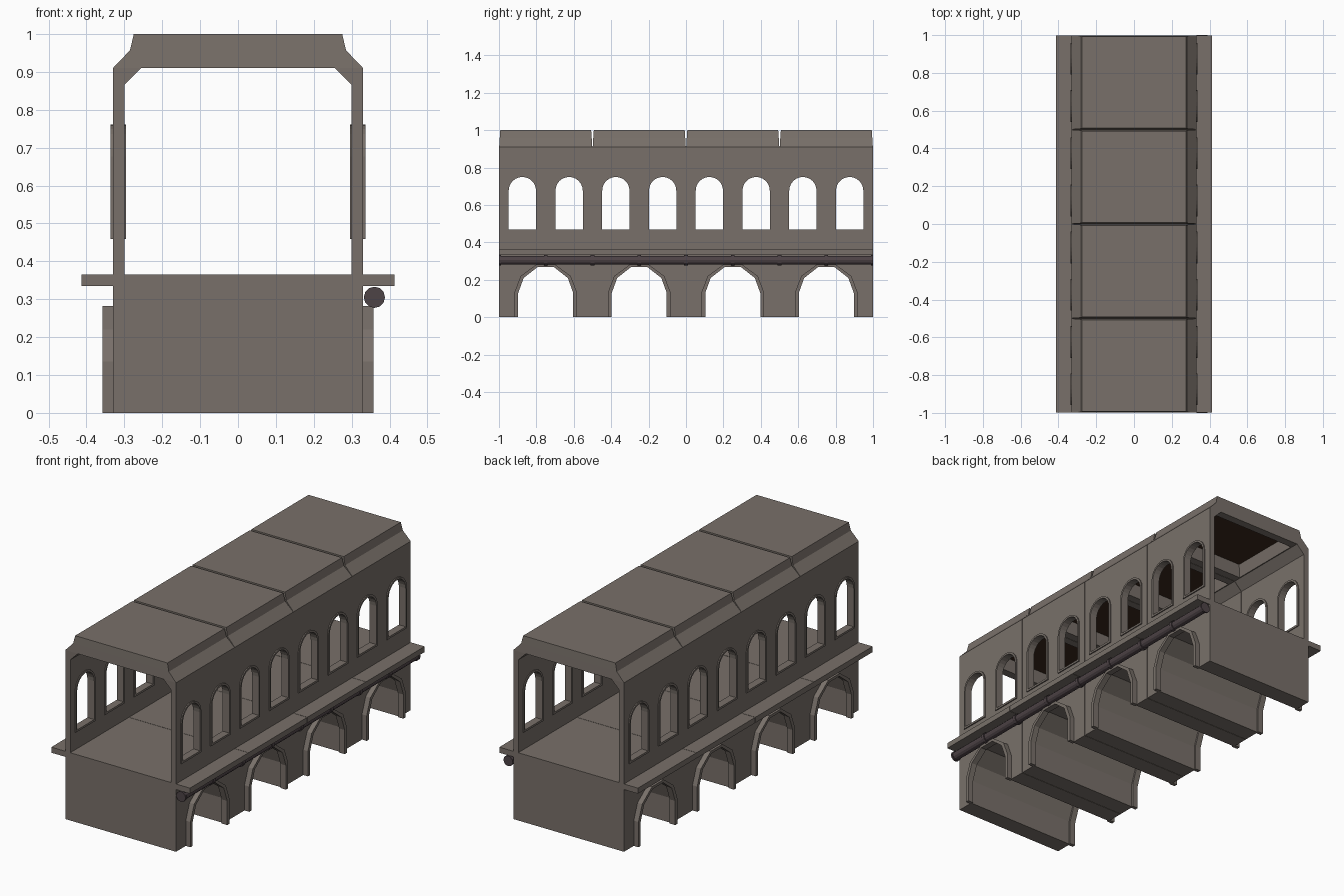
import bpy, bmesh, math
from mathutils import Matrix

if "Cube" in bpy.data.objects:
    bpy.data.objects.remove(bpy.data.objects["Cube"])


def material(name, rgb):
    m = bpy.data.materials.new(name)
    m.diffuse_color = (*rgb, 1)
    m.use_nodes = True
    m.node_tree.nodes["Principled BSDF"].inputs["Base Color"].default_value = m.diffuse_color
    return m


STONE = material("warm grey stone", (0.19, 0.163, 0.143))
IRON = material("dark purple iron", (0.075, 0.056, 0.062))
BROWN = material("dark brown ceiling", (0.045, 0.022, 0.012))
HALF = 0.249  # half length of one bridge module


def add(name, mesh, mats):
    for m in mats:
        mesh.materials.append(m)
    ob = bpy.data.objects.new(name, mesh)
    bpy.context.collection.objects.link(ob)
    return ob


def plate(name, outlines, x0, x1, yc=0):
    """Extrude (y, z) outlines along x; later outlines inside the first are holes."""
    cu = bpy.data.curves.new(name, 'CURVE')
    cu.dimensions = '2D'
    cu.fill_mode = 'BOTH'
    cu.extrude = (x1 - x0) / 2
    for pts in outlines:
        sp = cu.splines.new('POLY')
        sp.points.add(len(pts) - 1)
        for p, (y, z) in zip(sp.points, pts):
            p.co = (y, z, 0, 1)
        sp.use_cyclic_u = True
    tmp = bpy.data.objects.new(name + "_tmp", cu)
    bpy.context.collection.objects.link(tmp)
    bpy.context.view_layer.update()
    dg = bpy.context.evaluated_depsgraph_get()
    me = bpy.data.meshes.new_from_object(tmp.evaluated_get(dg))
    bpy.data.objects.remove(tmp)
    me.materials.clear()
    # local x -> y, local y -> z, local z -> x
    me.transform(Matrix(((0, 0, 1, (x0 + x1) / 2), (1, 0, 0, yc), (0, 1, 0, 0), (0, 0, 0, 1))))
    bm = bmesh.new()
    bm.from_mesh(me)
    bmesh.ops.remove_doubles(bm, verts=bm.verts, dist=1e-5)
    bmesh.ops.recalc_face_normals(bm, faces=bm.faces)
    bm.to_mesh(me)
    bm.free()
    for p in me.polygons:
        p.use_smooth = False
    return add(name, me, [STONE])


def rect(y0, y1, z0, z1):
    return [(y0, z0), (y1, z0), (y1, z1), (y0, z1)]


def window(cy, w, z0, top, n=12):
    """Round-topped window outline."""
    arc = [(cy + w * math.cos(math.pi * i / n), top - w + w * math.sin(math.pi * i / n))
           for i in range(n + 1)]
    return [(cy - w, z0), (cy + w, z0)] + arc


def mirrored(right):
    """Open arch from right-half points, running from left foot to right foot."""
    return [(-y, z) for y, z in right] + right[::-1]


def roof(yc):
    """Hollow roof block lofted through nested rectangles, with a recessed ceiling."""
    rings = [(0.235, 0.19, 0.975), (0.25, 0.205, 0.91), (0.33, HALF, 0.91),
             (0.285, HALF - 0.003, 0.957), (0.275, HALF - 0.006, 1.0)]
    bm = bmesh.new()
    loops = [[bm.verts.new((sx * a, yc + sy * b, z))
              for sx, sy in ((-1, -1), (1, -1), (1, 1), (-1, 1))] for a, b, z in rings]
    for lo, hi in zip(loops, loops[1:]):
        for i in range(4):
            j = (i + 1) % 4
            bm.faces.new((lo[i], lo[j], hi[j], hi[i]))
    bm.faces.new(loops[-1])
    bm.faces.new(loops[0][::-1]).material_index = 1
    bmesh.ops.recalc_face_normals(bm, faces=bm.faces)
    me = bpy.data.meshes.new("roof")
    bm.to_mesh(me)
    bm.free()
    add("roof", me, [STONE, BROWN])


def brace(yc, s):
    """Sloped strip between wall and ceiling."""
    bm = bmesh.new()
    ends = [[bm.verts.new((s * x, y, z)) for x, z in ((0.30, 0.865), (0.255, 0.91), (0.30, 0.91))]
            for y in (yc - HALF, yc + HALF)]
    bm.faces.new(ends[0])
    bm.faces.new(ends[1])
    for i in range(3):
        j = (i + 1) % 3
        bm.faces.new((ends[0][i], ends[0][j], ends[1][j], ends[1][i]))
    bmesh.ops.recalc_face_normals(bm, faces=bm.faces)
    me = bpy.data.meshes.new("ceiling_brace")
    bm.to_mesh(me)
    bm.free()
    add("ceiling_brace", me, [STONE])


def cylinder(name, y0, y1, r):
    bm = bmesh.new()
    bmesh.ops.create_cone(bm, cap_ends=True, segments=12, radius1=r, radius2=r, depth=y1 - y0,
                          matrix=Matrix.Translation((0.36, (y0 + y1) / 2, 0.305))
                          @ Matrix.Rotation(math.pi / 2, 4, 'X'))
    me = bpy.data.meshes.new(name)
    bm.to_mesh(me)
    bm.free()
    add(name, me, [IRON])


tunnel = mirrored([(0.156, 0), (0.156, 0.133), (0.126, 0.215), (0.047, 0.274)])
trim_in = mirrored([(0.147, 0), (0.147, 0.13), (0.118, 0.21), (0.044, 0.268)])
trim_out = mirrored([(0.166, 0), (0.166, 0.136), (0.134, 0.22), (0.05, 0.282)])

for yc in (-0.75, -0.25, 0.25, 0.75):
    # arched base with floor on top
    plate("arched_base", [[(-HALF, 0)] + tunnel + [(HALF, 0), (HALF, 0.365), (-HALF, 0.365)]],
          -0.33, 0.33, yc)
    roof(yc)
    for s in (-1, 1):
        def side(name, outlines, a, b):
            plate(name, outlines, min(s * a, s * b), max(s * a, s * b), yc)
        side("arch_trim", [trim_out + trim_in[::-1]], 0.325, 0.358)
        side("ledge", [rect(-HALF, HALF, 0.335, 0.365)], 0.33, 0.413)
        # wall with two windows and their frames
        holes = [window(c, 0.076, 0.467, 0.753) for c in (-0.125, 0.125)]
        side("side_wall", [rect(-HALF, HALF, 0.365, 0.91)] + holes, 0.30, 0.33)
        for c in (-0.125, 0.125):
            side("window_frame", [window(c, 0.084, 0.459, 0.761), window(c, 0.073, 0.47, 0.75)],
                 0.295, 0.336)
        brace(yc, s)

# pipe with couplings under the right ledge
cylinder("pipe", -1, 1, 0.023)
for i in range(9):
    y = -1 + i * 0.25
    cylinder("pipe_coupling", max(-1, y - 0.01), min(1, y + 0.01), 0.028)
